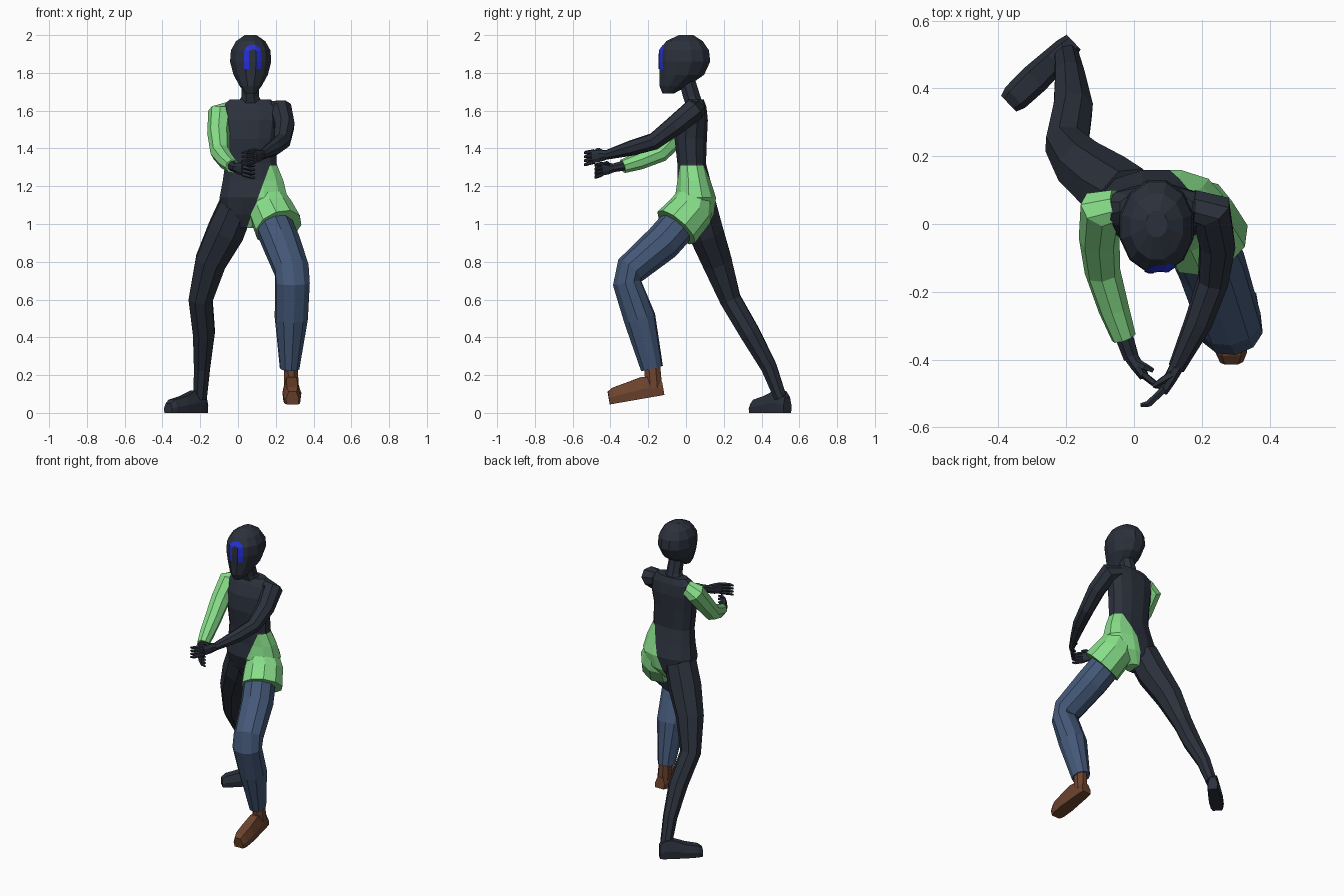
import bpy, bmesh, math
from mathutils import Vector
from mathutils.bvhtree import BVHTree


def material(name, rgb):
    m = bpy.data.materials.new(name)
    m.diffuse_color = (*rgb, 1)
    return m


DARK = material("dark slate", (0.024, 0.030, 0.044))
GREEN = material("light green", (0.242, 0.73, 0.25))
DENIM = material("denim blue", (0.058, 0.098, 0.188))
BROWN = material("brown leather", (0.150, 0.056, 0.027))
BLUE = material("bright blue", (0.018, 0.030, 0.68))


def finish(name, bm, *mats):
    bmesh.ops.recalc_face_normals(bm, faces=bm.faces)
    me = bpy.data.meshes.new(name)
    bm.to_mesh(me)
    bm.free()
    for m in mats:
        me.materials.append(m)
    ob = bpy.data.objects.new(name, me)
    bpy.context.collection.objects.link(ob)
    return ob


def skin(bm, loops, caps=True):
    """Bridge equal-length point loops with quads and close the ends."""
    rows = [[bm.verts.new(p) for p in loop] for loop in loops]
    n = len(rows[0])
    for r, s in zip(rows, rows[1:]):
        for i in range(n):
            j = (i + 1) % n
            bm.faces.new((r[i], r[j], s[j], s[i]))
    if caps:
        bm.faces.new(rows[0])
        bm.faces.new(rows[-1])
    return bm


def tube_bm(rings, n=8, bm=None, flat=False, power=1.0, caps=True):
    """Rings are (x, y, z, side radius[, other radius]) along a path."""
    pts = [Vector(r[:3]) for r in rings]
    side, loops = None, []
    for i, r in enumerate(rings):
        t = Vector((0, 0, -1)) if flat else (
            pts[min(i + 1, len(pts) - 1)] - pts[max(i - 1, 0)]).normalized()
        if side is None:
            side = Vector((1, 0, 0)) if abs(t.x) < 0.9 else Vector((0, 1, 0))
        side = (side - t * side.dot(t)).normalized()
        up = t.cross(side)
        a, b = r[3], r[-1]
        loop = []
        for k in range(n):
            w = 2 * math.pi * (k + 0.5) / n
            c, s = math.cos(w), math.sin(w)
            c = math.copysign(abs(c) ** power, c)
            s = math.copysign(abs(s) ** power, s)
            loop.append(pts[i] + side * a * c + up * b * s)
        loops.append(loop)
    return skin(bm or bmesh.new(), loops, caps)


def tube(name, mat, rings, **kw):
    return finish(name, tube_bm(rings, **kw), mat)


# Torso with the green shorts panel cut in on one hip
bm = tube_bm([
    (0.045, 0.06, 0.98, 0.06, 0.05), (0.065, 0.06, 1.05, 0.15, 0.09),
    (0.082, 0.05, 1.14, 0.185, 0.112), (0.08, 0.042, 1.23, 0.165, 0.09),
    (0.068, 0.03, 1.32, 0.14, 0.078), (0.062, 0.025, 1.45, 0.145, 0.088),
    (0.065, 0.033, 1.55, 0.158, 0.085), (0.065, 0.045, 1.62, 0.16, 0.065),
    (0.065, 0.05, 1.66, 0.11, 0.045)], n=12, flat=True, power=0.85)
for co, no in (((0.08, 0, 1.07), (1, 0, -0.37)), ((0, 0, 1.31), (0, 0, 1))):
    bmesh.ops.bisect_plane(bm, geom=bm.verts[:] + bm.edges[:] + bm.faces[:],
                           plane_co=co, plane_no=no)
for f in bm.faces:
    c = f.calc_center_median()
    f.material_index = int(c.z < 1.31 and c.x > 0.08 + 0.37 * (c.z - 1.07))
finish("torso", bm, DARK, GREEN)

# Flared shorts leg
tube("shorts_leg", GREEN, [
    (0.155, 0.05, 1.15, 0.095), (0.175, 0.025, 1.07, 0.122),
    (0.215, -0.052, 0.982, 0.130)], n=10)

# Neck and head
tube("neck", DARK, [
    (0.065, 0.045, 1.63, 0.075, 0.05), (0.065, 0.03, 1.675, 0.05, 0.05),
    (0.065, 0.0, 1.78, 0.047, 0.047)], flat=True)
head = tube_bm([
    (0.067, -0.095, 1.69, 0.028, 0.03), (0.067, -0.065, 1.73, 0.06, 0.078),
    (0.067, -0.022, 1.79, 0.094, 0.122), (0.067, -0.007, 1.86, 0.113, 0.14),
    (0.067, -0.009, 1.92, 0.108, 0.135), (0.067, -0.008, 1.968, 0.08, 0.1),
    (0.067, 0.0, 2.0, 0.032, 0.04)], n=12, flat=True)
face_tree = BVHTree.FromBMesh(head)
finish("head", head, DARK)

# Painted arch on the face, laid on the head surface
outline = [(-1, 1.82), (-1, 1.86), (-1, 1.90)]
outline += [(-math.cos(math.pi * k / 8), 1.905 + 0.045 * math.sin(math.pi * k / 8))
            for k in range(9)]
outline += [(1, 1.90), (1, 1.86), (1, 1.82)]
arch = bmesh.new()
strip = []
for u, z in outline:
    row = []
    for s in (1.0, 0.72, 0.44):
        p = Vector((0.078 + 0.047 * u * s, -1, z if z <= 1.905 else 1.905 + (z - 1.905) * s))
        hit = face_tree.ray_cast(p, Vector((0, 1, 0)))[0]
        row.append(arch.verts.new(hit + Vector((0, -0.004, 0))))
    strip.append(row)
for r, s in zip(strip, strip[1:]):
    for k in range(2):
        arch.faces.new((r[k], r[k + 1], s[k + 1], s[k]))
finish("face_mark", arch, BLUE)

# Bare arm
tube("bare_arm", DARK, [
    (0.17, 0.055, 1.605, 0.05), (0.228, 0.04, 1.60, 0.064),
    (0.246, -0.06, 1.52, 0.056), (0.233, -0.17, 1.437, 0.047),
    (0.19, -0.29, 1.402, 0.042), (0.125, -0.425, 1.365, 0.025)])

# Sleeved arm
tube("sleeve", GREEN, [
    (-0.05, 0.055, 1.60, 0.05), (-0.095, 0.045, 1.582, 0.066),
    (-0.103, -0.04, 1.48, 0.06), (-0.093, -0.14, 1.378, 0.053),
    (-0.06, -0.25, 1.332, 0.046), (-0.03, -0.335, 1.305, 0.037)])
tube("sleeved_forearm", DARK, [
    (-0.04, -0.30, 1.315, 0.03), (-0.008, -0.395, 1.295, 0.024)])


# Hands: flat palm, four fingers and a thumb
def hand(name, wrist, knuckle, tip):
    w, k, t = Vector(wrist), Vector(knuckle), Vector(tip)
    bm = tube_bm([(*w, 0.022, 0.024), (*w.lerp(k, 0.5), 0.02, 0.034),
                  (*k, 0.015, 0.036)], n=8)
    bend = (k - w) * 0.2
    for i in range(4):
        off = Vector((0, 0, (i - 1.5) * 0.019))
        mid = k.lerp(t, 0.5) + bend + off * 1.1
        tube_bm([(*(k - bend * 0.5 + off), 0.011), (*mid, 0.010),
                 (*(t + off * 1.1), 0.006)], n=5, bm=bm)
    a = w.lerp(k, 0.35) + Vector((0, 0, 0.015))
    b = a + (t - k) * 0.5 + Vector((0, 0, 0.022))
    tube_bm([(*a, 0.014), (*b, 0.011), (*(b + (t - k) * 0.4), 0.007)], n=5, bm=bm)
    finish(name, bm, DARK)


hand("bare_arm_hand", (0.13, -0.415, 1.367), (0.085, -0.495, 1.356), (0.02, -0.535, 1.343))
hand("sleeved_arm_hand", (-0.013, -0.385, 1.297), (0.03, -0.45, 1.290), (0.09, -0.478, 1.275))

# Rear leg, bare
tube("rear_leg", DARK, [
    (-0.01, 0.07, 1.09, 0.10), (-0.065, 0.105, 0.96, 0.105, 0.10),
    (-0.145, 0.165, 0.80, 0.088, 0.085), (-0.198, 0.235, 0.60, 0.068, 0.06),
    (-0.18, 0.34, 0.42, 0.062, 0.057), (-0.19, 0.44, 0.24, 0.046, 0.045),
    (-0.20, 0.50, 0.08, 0.038, 0.035)])

# Front leg, in a trouser leg
tube("front_trouser_leg", DENIM, [
    (0.17, 0.0, 1.04, 0.10), (0.23, -0.125, 0.90, 0.102, 0.10),
    (0.285, -0.295, 0.755, 0.095, 0.085), (0.288, -0.313, 0.69, 0.094, 0.076),
    (0.282, -0.245, 0.50, 0.089, 0.086), (0.273, -0.18, 0.235, 0.052, 0.06)], n=10)
tube("front_ankle", BROWN, [
    (0.28, -0.18, 0.26, 0.038, 0.046), (0.283, -0.17, 0.13, 0.042, 0.048)])


# Feet: flat sole, tapering from instep to toe
def foot(name, mat, heel, toe, sections):
    h, t = Vector(heel), Vector(toe)
    d = (t - h).normalized()
    lat = d.cross(Vector((0, 0, 1))).normalized()
    up = lat.cross(d)
    shape = ((-0.9, 0), (-1, 0.45), (-0.6, 1), (0.6, 1), (1, 0.45), (0.9, 0))
    loops = [[h.lerp(t, s) + lat * w * u + up * z * v for u, v in shape]
             for s, w, z in sections]
    finish(name, skin(bmesh.new(), loops), mat)


foot("rear_foot", DARK, (-0.178, 0.537, 0), (-0.37, 0.355, 0), [
    (0, 0.030, 0.085), (0.12, 0.037, 0.115), (0.3, 0.040, 0.118),
    (0.6, 0.045, 0.088), (0.9, 0.042, 0.07), (1, 0.032, 0.05)])
foot("front_shoe", BROWN, (0.28, -0.115, 0.095), (0.288, -0.403, 0.045), [
    (0, 0.034, 0.07), (0.12, 0.040, 0.10), (0.35, 0.044, 0.115),
    (0.65, 0.050, 0.098), (0.9, 0.046, 0.085), (1, 0.034, 0.068)])
